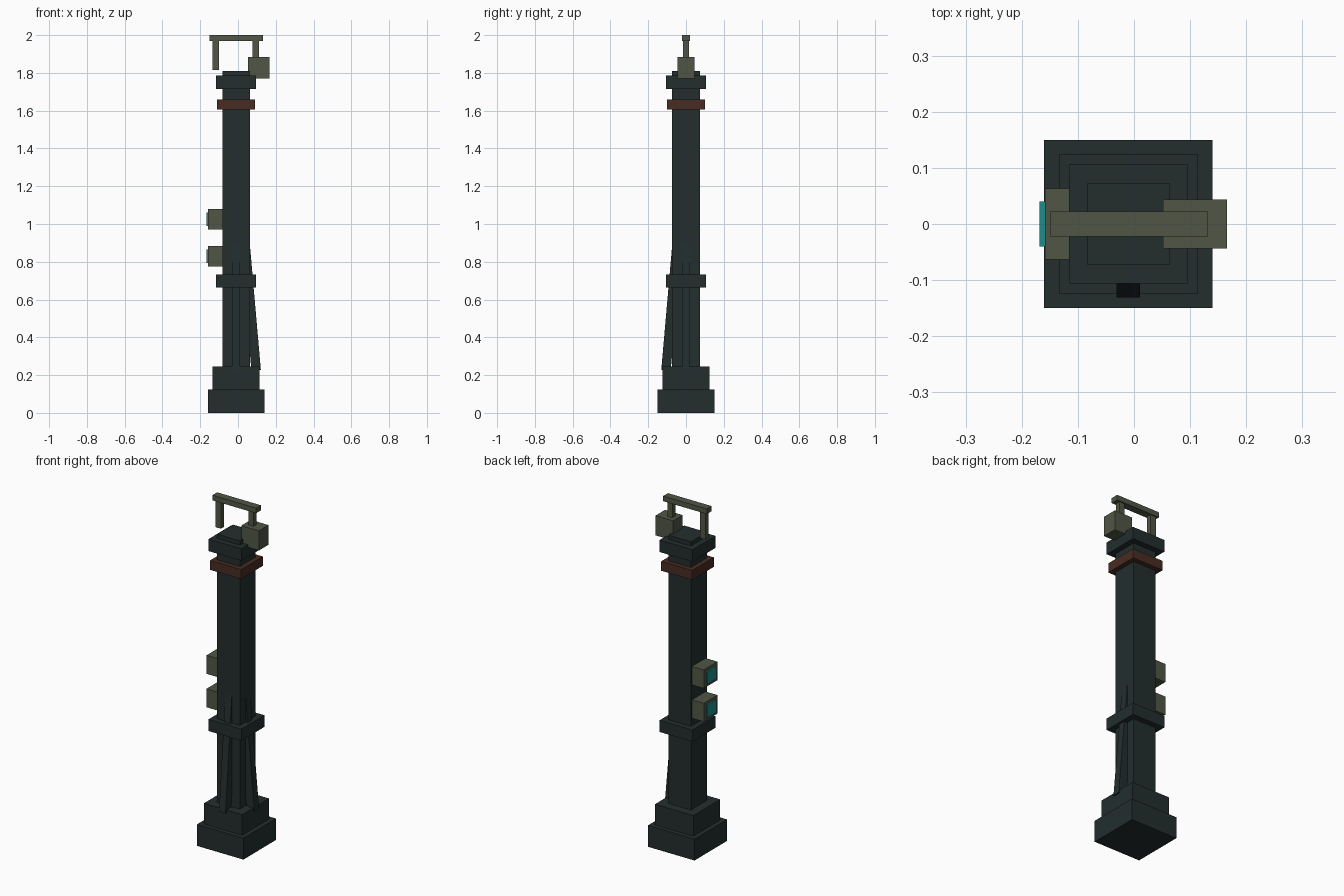
import bpy
import math
from mathutils import Matrix, Vector

cube = bpy.data.objects.get("Cube")
if cube:
    bpy.data.objects.remove(cube, do_unlink=True)


def material(name, rgb):
    mat = bpy.data.materials.new(name)
    mat.use_nodes = True
    mat.diffuse_color = (*rgb, 1)
    mat.node_tree.nodes["Principled BSDF"].inputs["Base Color"].default_value = (*rgb, 1)
    return mat


IRON = material("dark iron", (0.017, 0.027, 0.027))
OLIVE = material("olive metal", (0.08, 0.093, 0.06))
RUST = material("rust", (0.065, 0.025, 0.016))
TEAL = material("teal glass", (0.014, 0.26, 0.26))
AXIS = -0.01  # x of the column's centre line


def box(name, mat, x, y, z):
    """Box spanning the given (low, high) ranges."""
    bpy.ops.mesh.primitive_cube_add(size=1)
    obj = bpy.context.object
    obj.name = obj.data.name = name
    size = Vector([r[1] - r[0] for r in (x, y, z)])
    centre = Vector([(r[0] + r[1]) / 2 for r in (x, y, z)])
    obj.data.transform(Matrix.Translation(centre) @ Matrix.Diagonal((*size, 1)))
    obj.data.materials.append(mat)
    return obj


def tier(name, mat, half, low, high):
    """Square block centred on the column."""
    return box(name, mat, (AXIS - half, AXIS + half), (-half, half), (low, high))


# Column with plinth, collars and cap
tier("plinth", IRON, 0.15, 0, 0.125)
tier("plinth_step", IRON, 0.124, 0.125, 0.245)
tier("column", IRON, 0.073, 0.245, 1.81)
tier("lower_collar", IRON, 0.106, 0.665, 0.733)
tier("rust_band", RUST, 0.1, 1.605, 1.66)
tier("cap", IRON, 0.106, 1.715, 1.785)

# Leaning braces on the front and left sides
for name, turn in (("front_brace", -90), ("left_brace", 0)):
    brace = box(name, IRON, (-0.05, 0), (-0.021, 0.021), (0, 0.74))
    brace.data.transform(
        Matrix.Translation((AXIS, 0, 0.227))
        @ Matrix.Rotation(math.radians(turn), 4, "Z")
        @ Matrix.Translation((0.131, 0, 0))
        @ Matrix.Rotation(math.radians(-5), 4, "Y"))

# Signal boxes with glass plates on the right side
for name, z in (("lower", 0.83), ("upper", 1.025)):
    box(name + "_signal_box", OLIVE, (-0.159, -0.08), (-0.063, 0.063), (z - 0.054, z + 0.054))
    box(name + "_signal_glass", TEAL, (-0.168, -0.159), (-0.04, 0.04), (z - 0.036, z + 0.036))

# Overhead bracket and hanging box
box("bracket_bar", OLIVE, (-0.15, 0.132), (-0.022, 0.022), (1.97, 2))
box("right_post", OLIVE, (-0.135, -0.1), (-0.015, 0.015), (1.815, 1.97))
box("left_post", OLIVE, (0.077, 0.11), (-0.015, 0.015), (1.885, 1.97))
box("hanging_box", OLIVE, (0.052, 0.166), (-0.044, 0.044), (1.77, 1.885))
